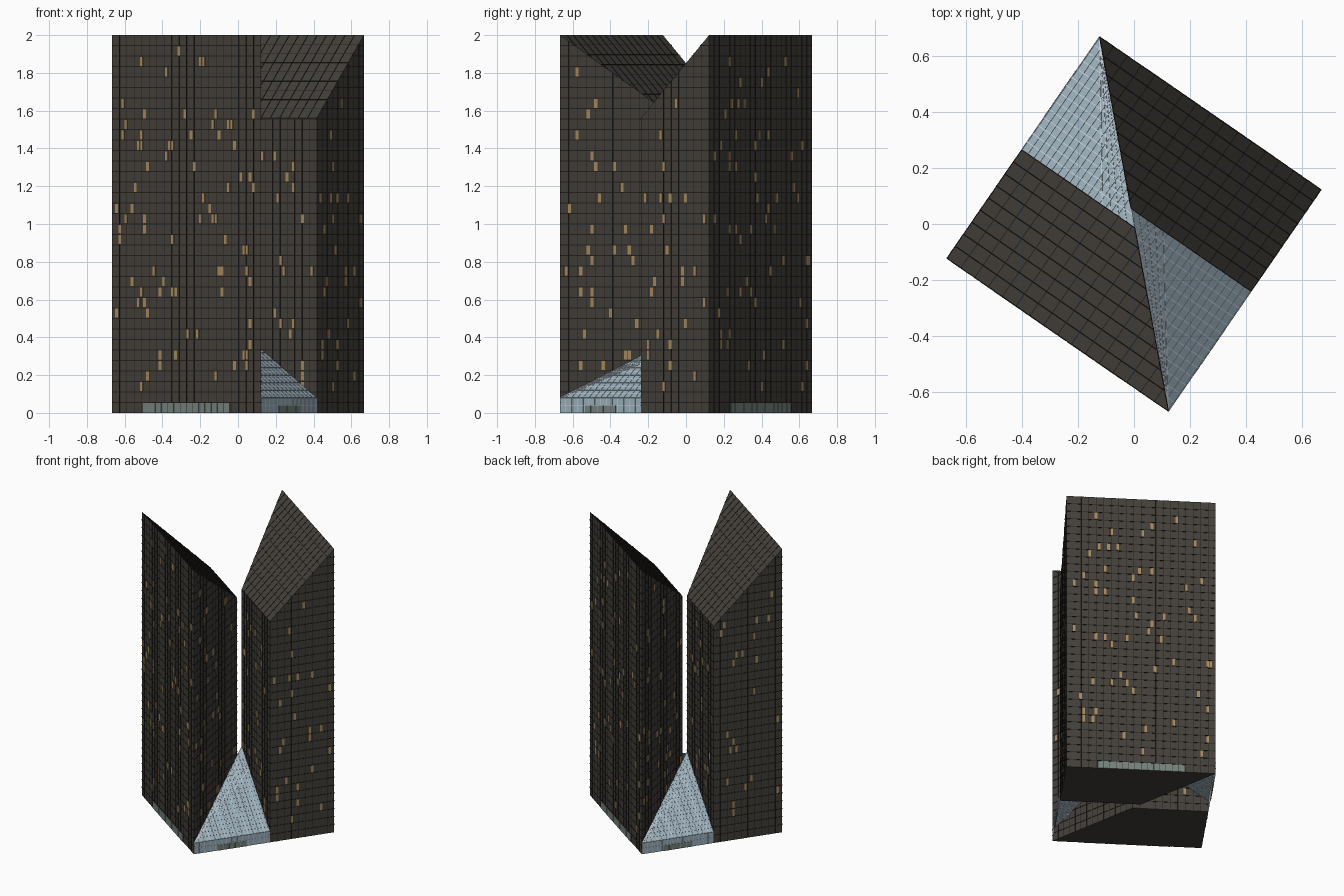
import bpy, bmesh, math, random
from mathutils import Vector, Matrix

if "Cube" in bpy.data.objects:
    bpy.data.objects.remove(bpy.data.objects["Cube"])

random.seed(7)
H = 0.479                      # half side of the square plan
FLOOR = 2 / 36
TURN = Matrix.Rotation(math.radians(-34.6), 4, 'Z')
UP = Vector((0, 0, 1))


def material(name, rgb):
    m = bpy.data.materials.new(name)
    m.diffuse_color = (*rgb, 1)
    m.use_nodes = True
    m.node_tree.nodes["Principled BSDF"].inputs["Base Color"].default_value = m.diffuse_color
    return m


BRONZE = material("bronze_glass", (0.056, 0.049, 0.040))
DARK = material("dark_joint", (0.016, 0.014, 0.012))
LIT = material("lit_window", (0.38, 0.25, 0.105))
GLASS = material("atrium_glass", (0.32, 0.43, 0.50))
WHITE = material("pale_mullion", (0.55, 0.63, 0.68))
LOBBY = material("lobby_glass", (0.17, 0.22, 0.20))


def finish(bm, name, mat):
    bmesh.ops.recalc_face_normals(bm, faces=bm.faces)
    me = bpy.data.meshes.new(name)
    bm.to_mesh(me)
    bm.free()
    me.transform(TURN)
    me.materials.append(mat)
    ob = bpy.data.objects.new(name, me)
    bpy.context.collection.objects.link(ob)
    return ob


def bar(bm, a, b, width, n, depth=0.002):
    """Flat strip from a to b, standing out along normal n."""
    a, b = Vector(a), Vector(b)
    if (b - a).length < 1e-4:
        return
    s = (b - a).normalized().cross(n) * width / 2
    base = [a - s, b - s, b + s, a + s]
    lo = [bm.verts.new(p - n * 0.001) for p in base]
    hi = [bm.verts.new(p + n * depth) for p in base]
    bm.faces.new(lo[::-1])
    bm.faces.new(hi)
    for i in range(4):
        j = (i + 1) % 4
        bm.faces.new((lo[i], lo[j], hi[j], hi[i]))


def tower(label, plan, sign):
    def top(p):
        return 2 - (H + sign * p[1])   # 45 degree shed roof

    # sliced prism body
    bm = bmesh.new()
    lo = [bm.verts.new((u, v, 0)) for u, v in plan]
    hi = [bm.verts.new((u, v, top((u, v)))) for u, v in plan]
    bm.faces.new(lo[::-1])
    bm.faces.new(hi)
    for i in range(4):
        j = (i + 1) % 4
        bm.faces.new((lo[i], lo[j], hi[j], hi[i]))
    finish(bm, label + "_body", BRONZE)

    joints, wins = bmesh.new(), bmesh.new()
    for i in range(4):
        p, q = Vector(plan[i]), Vector(plan[(i + 1) % 4])
        d = q - p
        L = d.length
        n = Vector((d.y, -d.x, 0)).normalized()
        zp, zq = top(p), top(q)

        def at(t, z):
            w = p + d * t
            return Vector((w.x, w.y, z))

        # floor lines, cut short under the sloped edge
        for k in range(1, 36):
            z, t0, t1 = k * FLOOR, 0, 1
            if z >= max(zp, zq) - 0.002:
                continue
            if z > min(zp, zq):
                t = (z - zp) / (zq - zp)
                t0, t1 = (0, t) if zp > zq else (t, 1)
            bar(joints, at(t0, z), at(t1, z), 0.004, n)
        # vertical joints
        cols = round(L / 0.048)
        for c in range(1, cols):
            t = c / cols
            bar(joints, at(t, 0), at(t, zp + (zq - zp) * t), 0.0025, n)
        # scattered lit windows
        cells = round(L / 0.02)
        for k in range(2, 35):
            chance = 0.045 if k < 29 else 0.02
            for c in range(1, cells - 1):
                t = (c + 0.5) / cells
                if random.random() < chance and (k + 1) * FLOOR < zp + (zq - zp) * t - 0.02:
                    bar(wins, at(t, k * FLOOR + 0.004), at(t, (k + 1) * FLOOR - 0.004),
                        0.017, n, 0.0025)
    # roof grid
    rn = Vector((0, sign, 1)).normalized()
    v_hi, v_lo = -sign * H, (TIP1 if sign > 0 else TIP2)[1]

    def roof(u, v):
        return Vector((u, v, top((u, v))))

    for k in range(1, 9):
        v = v_hi + (v_lo - v_hi) * k / 9
        bar(joints, roof(-H if sign > 0 else -v, v), roof(-v if sign > 0 else H, v), 0.003, rn)
    for k in range(1, 16):
        u = -H + 2 * H * k / 16
        tip_side = sign * u > sign * (-v_lo)
        bar(joints, roof(u, v_hi), roof(u, -u if tip_side else v_lo), 0.003, rn)
    finish(joints, label + "_joints", DARK)
    finish(wins, label + "_lit_windows", LIT)

    # lobby strip on the long street wall
    bm = bmesh.new()
    for c in range(14):
        u = -0.28 + 0.04 * (c + 0.5)
        bar(bm, (u, v_hi, 0), (u, v_hi, 0.052), 0.037, Vector((0, -sign, 0)), 0.003)
    finish(bm, label + "_lobby", LOBBY)


def atrium(label, s, corner, wall, tip_d, tip_w):
    """Sloped glass roof between the towers; s is the outer side (+u or -u)."""
    def pt(u, v):
        return Vector((u, v, 0.08 + 0.72 * (H - s * u)))

    n = Vector((0.72 * s, 0, 1)).normalized()
    out = Vector((s, 0, 0))
    bm = bmesh.new()
    r = [bm.verts.new(pt(*p)) for p in (corner, wall, tip_w, tip_d)]
    g = [bm.verts.new((p[0], p[1], 0)) for p in (corner, wall)]
    bm.faces.new(r)
    bm.faces.new((g[0], g[1], r[1], r[0]))
    finish(bm, label + "_glass", GLASS)

    bm = bmesh.new()
    vw = wall[1]
    # bars parallel to the street edge
    for k in range(0, 17):
        u = s * H + (tip_d[0] - s * H) * k / 17
        bar(bm, pt(u, -u), pt(u, vw), 0.003, n)
    # bars running up the slope, and the street wall mullions
    for k in range(1, 14):
        v = corner[1] + (vw - corner[1]) * k / 14
        bar(bm, pt(s * H, v), pt(-v, v), 0.003, n)
        bar(bm, (s * H, v, 0), (s * H, v, 0.08), 0.003, out)
    # fan bars beside the diagonal wall
    for k in range(1, 5):
        bar(bm, pt(*corner), pt(tip_w[0] + s * 0.035 * k, vw), 0.003, n)
    bar(bm, (s * H, corner[1], 0.04), (s * H, vw, 0.04), 0.003, out)
    finish(bm, label + "_mullions", WHITE)

    # entrance doors
    bm = bmesh.new()
    mid = (corner[1] + vw) / 2
    for k in range(-2, 3):
        v = mid + k * 0.04
        bar(bm, (s * H, v, 0), (s * H, v, 0.038), 0.037, out, 0.003)
    finish(bm, label + "_doors", LOBBY)


TIP1, TIP2 = (0.01, -0.01), (-0.04, 0.04)
A, B, C, D = (-H, -H), (H, -H), (H, H), (-H, H)
E, F = (-H, TIP1[1]), (H, TIP2[1])

tower("front_tower", [A, B, TIP1, E], 1)
tower("back_tower", [F, C, D, TIP2], -1)
atrium("right_atrium", 1, B, F, TIP1, TIP2)
atrium("left_atrium", -1, D, E, TIP2, TIP1)
